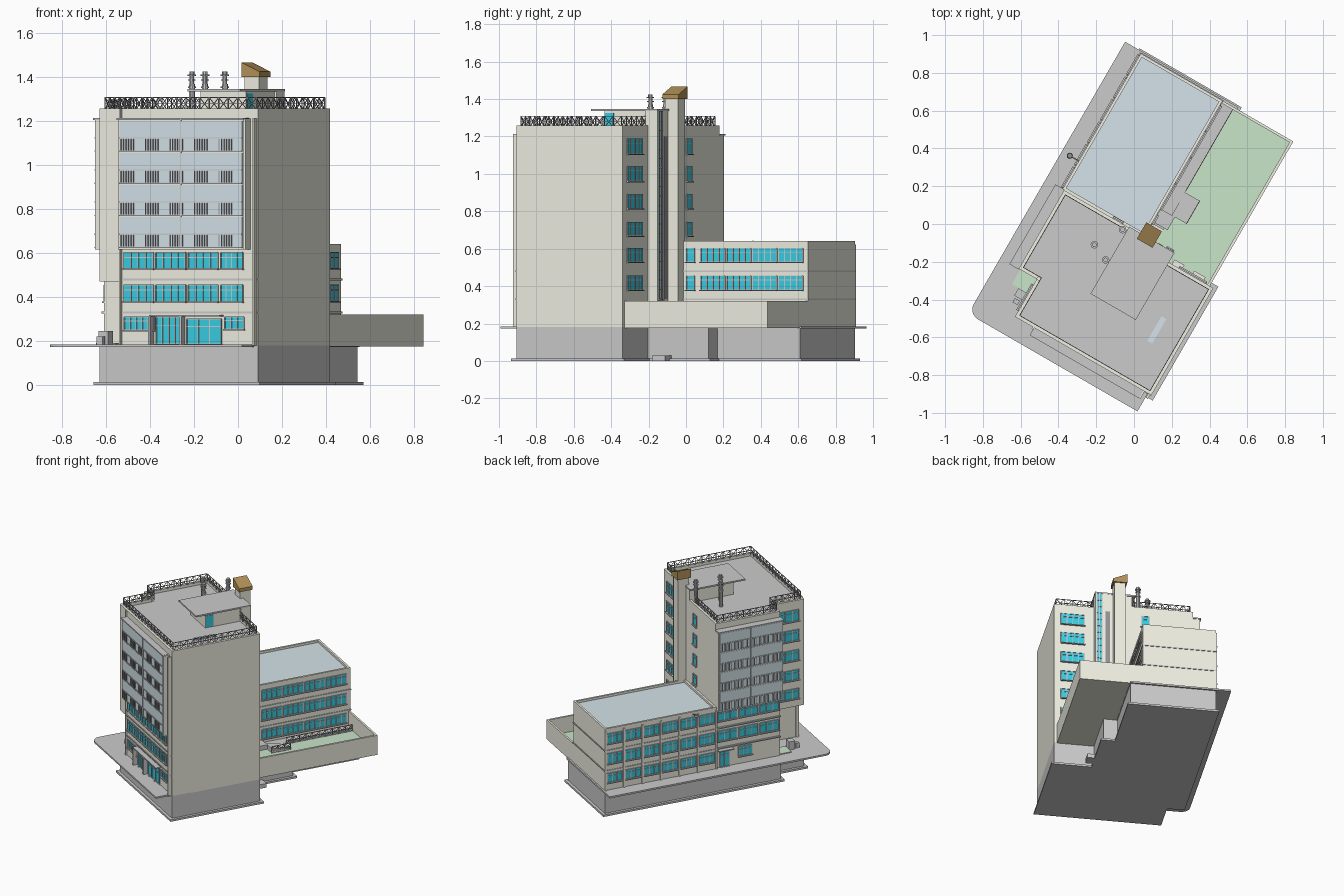
import bpy, bmesh, math
from mathutils import Vector, Matrix

if "Cube" in bpy.data.objects:
    bpy.data.objects.remove(bpy.data.objects["Cube"])

ROT = Matrix.Rotation(math.radians(-30), 4, 'Z')   # the plan is turned 30 degrees

def mat(name, r, g, b):
    m = bpy.data.materials.new(name)
    m.diffuse_color = (r, g, b, 1)
    m.use_nodes = True
    m.node_tree.nodes["Principled BSDF"].inputs["Base Color"].default_value = m.diffuse_color
    return m

WALL = mat("cream_wall", .88, .87, .77)
GLASS = mat("teal_glass", .04, .62, .78)
PALE = mat("pale_blue", .66, .77, .82)
GREY = mat("concrete", .66, .66, .66)
DARK = mat("dark_metal", .3, .3, .32)
GREEN = mat("grass", .58, .78, .58)
BROWN = mat("brown_cap", .45, .29, .1)

def finish(name, bm, material):
    bmesh.ops.recalc_face_normals(bm, faces=bm.faces)
    bm.transform(ROT)
    me = bpy.data.meshes.new(name)
    bm.to_mesh(me)
    bm.free()
    me.materials.append(material)
    bpy.context.collection.objects.link(bpy.data.objects.new(name, me))

def add_box(bm, a0, a1, b0, b1, z0, z1):
    m = Matrix.Translation(((a0+a1)/2, (b0+b1)/2, (z0+z1)/2)) @ Matrix.Diagonal((abs(a1-a0), abs(b1-b0), abs(z1-z0), 1))
    bmesh.ops.create_cube(bm, size=1, matrix=m)

def boxes(name, items, material):
    bm = bmesh.new()
    for it in items:
        add_box(bm, *it)
    finish(name, bm, material)

def prism(name, pts, z0, z1, material):
    bm = bmesh.new()
    f = bm.faces.new([bm.verts.new((a, b, z0)) for a, b in pts])
    top = bmesh.ops.extrude_face_region(bm, geom=[f], use_keep_orig=True)
    bmesh.ops.translate(bm, vec=(0, 0, z1-z0), verts=[v for v in top["geom"] if isinstance(v, bmesh.types.BMVert)])
    finish(name, bm, material)

def rim(name, pts, t, z0, z1, material):
    """Wall along a counter-clockwise outline; positive t goes inward."""
    bm = bmesh.new()
    for p, q in zip(pts, pts[1:] + pts[:1]):
        p, q = Vector(p), Vector(q)
        d = (q-p).normalized()
        n = Vector((-d.y, d.x)) * t
        if t < 0:
            p, q = p + d*t, q - d*t
        c = [p, q, p+n, q+n]
        add_box(bm, min(v.x for v in c), max(v.x for v in c), min(v.y for v in c), max(v.y for v in c), z0, z1)
    finish(name, bm, material)

def bar(bm, p, q, r):
    p, q = Vector(p), Vector(q)
    m = Matrix.Translation((p+q)/2) @ (q-p).to_track_quat('Z', 'Y').to_matrix().to_4x4() @ Matrix.Diagonal((r, r, (q-p).length, 1))
    bmesh.ops.create_cube(bm, size=1, matrix=m)

def on_face(face, s0, s1, z0, z1, d0, d1):
    """Box on a facade: face = (axis of normal, position, outward sign)."""
    ax, pos, sg = face
    lo, hi = sorted((pos + sg*d0, pos + sg*d1))
    return (lo, hi, s0, s1, z0, z1) if ax == 'a' else (s0, s1, lo, hi, z0, z1)

panes, frames, sills = [], [], []

def window(face, s0, s1, z0, z1, n):
    panes.append(on_face(face, s0, s1, z0, z1, -.01, .002))
    for i in range(n+1):
        s = s0 + (s1-s0)*i/n
        frames.append(on_face(face, s-.0025, s+.0025, z0, z1, -.005, .006))
    for z in (z0, z0 + (z1-z0)*.7, z1):
        frames.append(on_face(face, s0, s1, z-.002, z+.002, -.005, .006))
    sills.append(on_face(face, s0-.005, s1+.005, z0-.007, z0-.001, 0, .013))

def railing(name, runs, z0, z1, step):
    bm = bmesh.new()
    for p, q in runs:
        p, q = Vector(p), Vector(q)
        n = max(1, round((q-p).length/step))
        for z in (z1, (z0+z1)/2):
            bar(bm, (*p, z), (*q, z), .004)
        for i in range(n+1):
            u = p.lerp(q, i/n)
            bar(bm, (*u, z0), (*u, z1), .004)
            if i < n:
                w = p.lerp(q, (i+1)/n)
                bar(bm, (*u, z0), (*w, z1), .003)
                bar(bm, (*u, z1), (*w, z0), .003)
    finish(name, bm, DARK)

# basement, footing and pavement slab
base = [(-.30, -.74), (.533, -.74), (.533, -.084), (.26, -.084), (.26, .29), (.165, .29), (.165, .8), (-.42, .8), (-.42, -.51), (-.30, -.51)]
prism("basement", base, 0, .18, GREY)
rim("basement_footing", base, -.02, 0, .014, GREY)
corner = [(-.463 - .06*math.cos(t), -.79 - .06*math.sin(t)) for t in [math.pi/2*i/8 for i in range(9)]]
prism("pavement_slab", corner + [(.512, -.85), (.512, -.3), (.17, -.1), (.17, .812), (-.523, .812)], .172, .184, GREY)
boxes("basement_step", [(.26, .33, -.02, .06, 0, .03)], GREY)

# tower: upper part overhangs the front left corner
tower = [(-.30, -.74), (.533, -.74), (.533, -.084), (.26, -.084), (.26, -.03), (-.41, -.03), (-.41, -.51), (-.30, -.51)]
lower = [(-.185, -.74)] + tower[1:7] + [(-.185, -.51)]
prism("tower_lower", lower, .175, .47, WALL)
prism("tower_upper", tower, .47, 1.232, WALL)
rim("tower_parapet", tower, .018, 1.23, 1.258, WALL)
inset = [(-.282, -.722), (.515, -.722), (.515, -.102), (.242, -.102), (.242, -.048), (-.392, -.048), (-.392, -.492), (-.282, -.492)]
prism("tower_roof", inset, 1.23, 1.236, GREY)
railing("roof_railing", list(zip(inset[:4], inset[1:4])) + list(zip(inset[5:], inset[6:] + inset[:1])) + [((-.05, -.048), inset[5])], 1.25, 1.308, .05)
boxes("roof_skylight", [(.37, .40, -.5, -.35, 1.236, 1.242)], PALE)

# low wing
wing = [(-.42, -.03), (.08, -.03), (.08, .8), (-.42, .8)]
prism("wing", wing, .175, .622, WALL)
rim("wing_parapet", wing, .015, .62, .642, WALL)
boxes("wing_roof", [(-.405, .065, -.03, .785, .62, .626)], PALE)
boxes("floor_bands", [b for z in (.325, .475) for b in (
    (-.424, .084, -.03, .804, z, z+.008), (-.185, .533, -.744, -.73, z, z+.008), (-.424, -.40, -.51, 0, z, z+.008))], GREY)
boxes("wing_piers", [(-.428, -.415, b-.006, b+.006, .184, .622) for b in [-.03 + .1375*i for i in range(7)]], WALL)

# glazed bays with slatted balustrades
glazing, slats, ledges = [], [], []

def bay(name, face, s0, s1, depth):
    boxes(name, [on_face(face, s0, s1, .615, 1.21, -.02, depth)], WALL)
    L = s1-s0-.016
    for i in range(4):
        z = .625 + i*.146
        glazing.append(on_face(face, s0+.008, s1-.008, z, z+.138, depth-.01, depth+.002))
        for zz in (z, z+.06):
            ledges.append(on_face(face, s0+.008, s1-.008, zz-.002, zz+.003, depth, depth+.006))
        for g in range(5):
            for k in range(6):
                s = s0 + .014 + L*g/5 + k*.013
                slats.append(on_face(face, s, s+.005, z+.004, z+.056, depth, depth+.006))
    ledges.append(on_face(face, s0-.004, s1+.004, 1.205, 1.214, 0, depth+.008))
    ledges.append(on_face(face, (s0+s1)/2-.002, (s0+s1)/2+.002, .625, 1.205, depth, depth+.005))

FRONT, LEFT = ('b', -.74, -1), ('a', -.41, -1)
bay("front_bay", FRONT, -.18, .48, .038)
bay("left_bay", LEFT, -.51, -.03, .047)
boxes("bay_glazing", glazing, PALE)
boxes("bay_slats", slats, DARK)
boxes("bay_ledges", ledges, GREY)
boxes("front_fins", [(.48, .492, -.785, -.73, .615, 1.212), (.514, .526, -.765, -.73, .18, 1.212), (-.192, -.182, -.752, -.73, .18, 1.258)], WALL)

# windows
rows = [(.38, .455), (.53, .602)]
upper = [(.67, .742), (.815, .89), (.962, 1.04), (1.108, 1.188)]
for z0, z1 in rows:
    for i in range(4):
        s = -.172 + .17*i
        window(FRONT, s, s + (.155 if i < 3 else .115), z0, z1, 4)
window(FRONT, -.168, -.01, .25, .308, 5)
window(FRONT, .36, .46, .255, .308, 3)
WL, WR = ('a', -.42, -1), ('a', .08, 1)
for z0, z1 in rows + [(.24, .308)]:
    for i in range(6):
        window(WL, -.018 + .1375*i, .096 + .1375*i, z0, z1, 3)
    for i in range(4):
        window(WR, .14 + .16*i, .288 + .16*i, z0, z1, 4)
    window(WR, .05, .1, z0, z1, 1)
for z0, z1 in rows:
    for i in range(3):
        window(LEFT, -.5 + .157*i, -.36 + .157*i, z0, z1, 3)
window(LEFT, -.3, -.2, .24, .31, 3)
for z0, z1 in rows + upper:
    window(('b', -.084, 1), .325, .485, z0, z1, 4)
for z0, z1 in upper:
    window(('b', -.03, 1), -.11, -.055, z0, z1, 1)
for z0, z1 in [rows[1]] + upper:
    window(('a', -.30, -1), -.7, -.55, z0, z1, 3)
# entrances
window(FRONT, .0, .13, .186, .308, 4)
window(FRONT, .16, .34, .186, .3, 3)
window(LEFT, -.13, -.06, .186, .31, 2)
boxes("entrance_canopies", [(-.02, .35, -.775, -.74, .31, .318), (-.45, -.41, -.15, -.04, .314, .322)], GREY)
boxes("entrance_posts", [(-.026, -.014, -.775, -.74, .18, .31), (.138, .15, -.775, -.74, .18, .31)], GREY)
# stairwell glazing
boxes("stairwell", [(.15, .26, -.1, -.026, .18, 1.34)], WALL)
window(('b', -.026, 1), .215, .25, .33, 1.335, 2)
frames += [(.215, .25, -.03, -.019, .33+.05*i, .334+.05*i) for i in range(20)]
boxes("stairwell_slot", [(.16, .19, -.04, -.023, .33, 1.2)], DARK)
boxes("window_panes", panes, GLASS)
boxes("window_frames", frames, GREY)
boxes("window_sills", sills, GREY)

# penthouse with flat overhanging roof
boxes("penthouse", [(.01, .25, -.36, -.03, 1.23, 1.335)], WALL)
boxes("penthouse_roof", [(-.015, .262, -.435, -.025, 1.335, 1.346)], GREY)
boxes("penthouse_door", [(.24, .253, -.355, -.3, 1.24, 1.325)], GLASS)

# chimney with sloping cap
boxes("chimney", [(.062, .138, -.05, .03, .175, 1.4)], WALL)
bm = bmesh.new()
add_box(bm, .052, .148, -.06, .04, 1.4, 1.425)
for v in bm.verts:
    if v.co.z > 1.41 and v.co.x < .1:
        v.co.z = 1.467
finish("chimney_cap", bm, BROWN)

# roof vents
bm = bmesh.new()
for x, y in ((-.21, -.11), (-.15, -.19), (-.06, -.03)):
    c = ROT.inverted() @ Vector((x, y, 0))
    for r, z0, z1 in ((.014, 1.232, 1.37), (.019, 1.35, 1.357), (.011, 1.37, 1.405), (.018, 1.385, 1.39), (.02, 1.405, 1.412), (.012, 1.412, 1.425)):
        bmesh.ops.create_cone(bm, cap_ends=True, segments=10, radius1=r, radius2=r, depth=z1-z0,
                              matrix=Matrix.Translation((c.x, c.y, (z0+z1)/2)))
finish("roof_vents", bm, GREY)

# garden terrace with parapet, walkway, steps
boxes("terrace_floor", [(.08, .512, -.084, .8, .175, .196)], WALL)
boxes("terrace_lawn", [(.15, .5, -.084, .79, .196, .202)], GREEN)
boxes("terrace_parapet", [(.497, .512, -.084, .8, .175, .32), (.08, .512, .786, .8, .175, .32)], WALL)
boxes("terrace_walkway", [(.08, .15, .05, .786, .196, .212), (.08, .17, .06, .14, .2, .235)], GREY)
boxes("terrace_steps", [(.15, .24, .14+.02*i, .16+.02*i, .196, .235-.004*i) for i in range(7)], GREY)
railing("terrace_railing", [((.15, .29), (.15, .78)), ((.24, .14), (.24, .28))], .2, .25, .05)
boxes("terrace_light_wells", [(.28, .34, -.09, -.055, .2, .26), (.40, .47, -.09, -.055, .2, .26)], WALL)

# corner planter, bench and wall lamp
boxes("corner_lawn", [(-.40, -.30, -.60, -.51, .184, .19)], GREEN)
boxes("corner_bench", [(-.36, -.31, -.645, -.60, .184, .245), (-.35, -.32, -.68, -.655, .184, .22)], GREY)
bm = bmesh.new()
bar(bm, (-.42, .143, .62), (-.47, .143, .64), .006)
bmesh.ops.create_cone(bm, cap_ends=True, segments=12, radius1=.016, radius2=.012, depth=.012, matrix=Matrix.Translation((-.475, .143, .636)))
finish("wall_lamp", bm, DARK)
